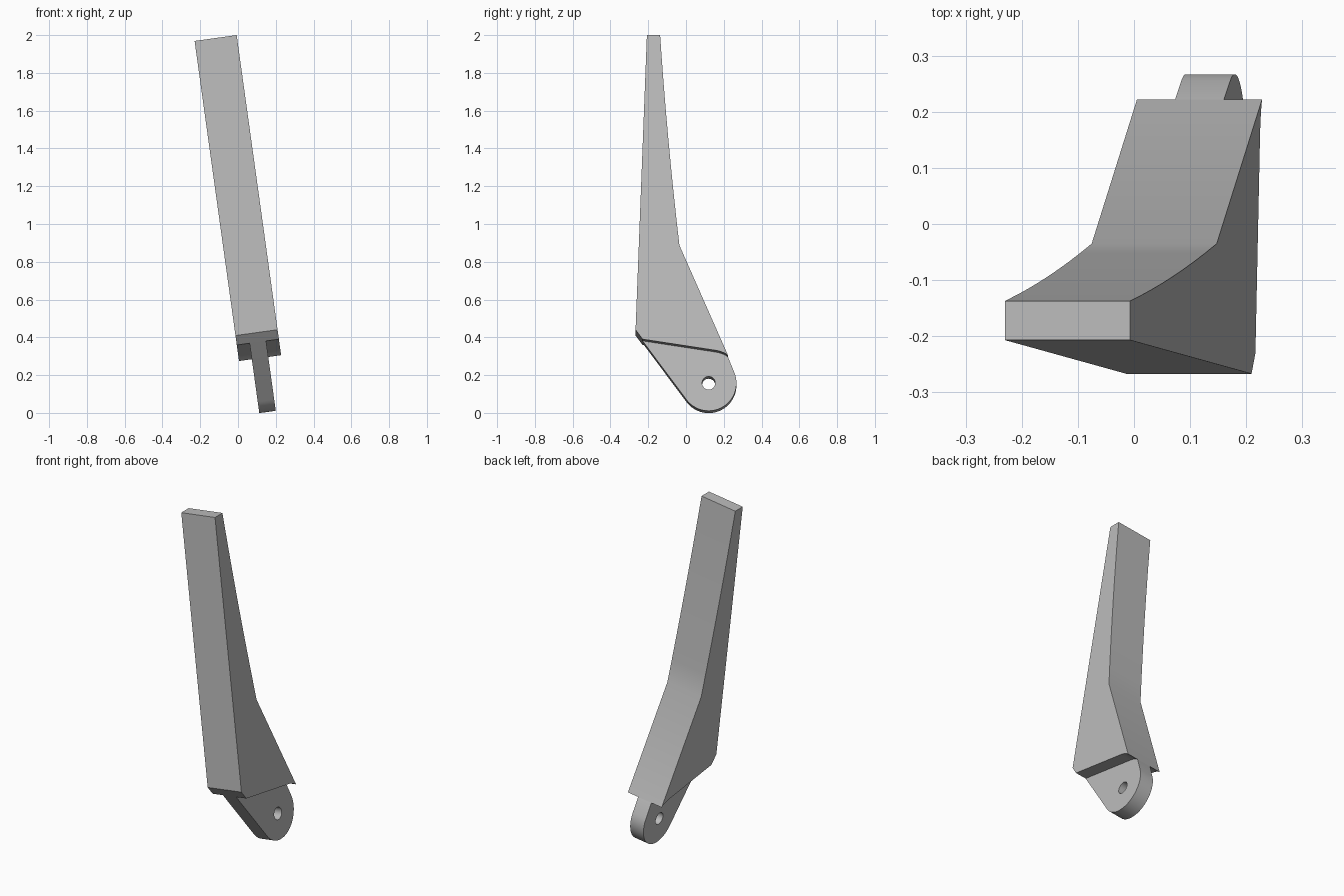
import bpy, bmesh, math
from mathutils import Matrix

if "Cube" in bpy.data.objects:
    bpy.data.objects.remove(bpy.data.objects["Cube"])

TILT = math.radians(7.9)

grey = bpy.data.materials.new("plain grey")
grey.diffuse_color = (0.5, 0.5, 0.5, 1)
grey.use_nodes = True
grey.node_tree.nodes["Principled BSDF"].inputs["Base Color"].default_value = grey.diffuse_color


def plate(name, loops, half_width):
    """Extrude side-view outlines (y, z) into a plate across x, then lean it left."""
    cu = bpy.data.curves.new(name, 'CURVE')
    cu.dimensions = '2D'
    cu.fill_mode = 'BOTH'
    cu.extrude = half_width
    for pts in loops:
        sp = cu.splines.new('POLY')
        sp.points.add(len(pts) - 1)
        for p, (y, z) in zip(sp.points, pts):
            p.co = (y, z / math.cos(TILT), 0, 1)
        sp.use_cyclic_u = True
    ob = bpy.data.objects.new(name, cu)
    bpy.context.collection.objects.link(ob)
    bpy.ops.object.select_all(action='DESELECT')
    ob.select_set(True)
    bpy.context.view_layer.objects.active = ob
    bpy.ops.object.convert(target='MESH')
    ob = bpy.context.object
    ob.name = name
    # curve plane (x, y, z) becomes (y, z, x), then lean and place
    turn = Matrix(((0, 0, 1, 0), (1, 0, 0, 0), (0, 1, 0, 0), (0, 0, 0, 1)))
    lean = Matrix.Translation((0.157, 0, 0)) @ Matrix.Rotation(-TILT, 4, 'Y')
    bm = bmesh.new()
    bm.from_mesh(ob.data)
    bmesh.ops.transform(bm, matrix=lean @ turn, verts=bm.verts)
    bmesh.ops.remove_doubles(bm, verts=bm.verts, dist=1e-5)
    bmesh.ops.recalc_face_normals(bm, faces=bm.faces)
    bm.to_mesh(ob.data)
    bm.free()
    ob.data.materials.clear()
    ob.data.materials.append(grey)
    bpy.ops.object.shade_smooth_by_angle(angle=math.radians(20))
    return ob


def arc(cy, cz, r, a0, a1, n):
    return [(cy + r * math.cos(math.radians(a0 + (a1 - a0) * i / n)),
             cz + r * math.sin(math.radians(a0 + (a1 - a0) * i / n)))
            for i in range(n + 1)]


def bend(p, q, r, n):
    """Quadratic curve from p to r, pulled towards q."""
    out = []
    for i in range(n + 1):
        t = i / n
        out.append(tuple((1 - t) ** 2 * a + 2 * t * (1 - t) * b + t * t * c
                         for a, b, c in zip(p, q, r)))
    return out


# Tapered blade: front edge, top, gently hollow back, sloped heel, curved underside
blade = [(-0.23, 0.375), (-0.267, 0.425), (-0.207, 1.9845)]
blade += bend((-0.137, 1.9845), (-0.100, 1.43), (-0.035, 0.872), 8)
blade += bend((0.222, 0.290), (0.195, 0.311), (0.150, 0.317), 5)
plate("blade", [blade], 0.1125)

# Narrow rounded mounting tang with a through hole
tang = [(-0.20, 0.42), (-0.23, 0.375)]
tang += arc(0.12, 0.152, 0.147, 216.8, 383.7, 32)
tang += [(0.222, 0.290), (0.15, 0.40)]
hole = arc(0.12, 0.152, 0.035, 0, 345, 23)
plate("mounting_tang", [tang, hole], 0.044)
